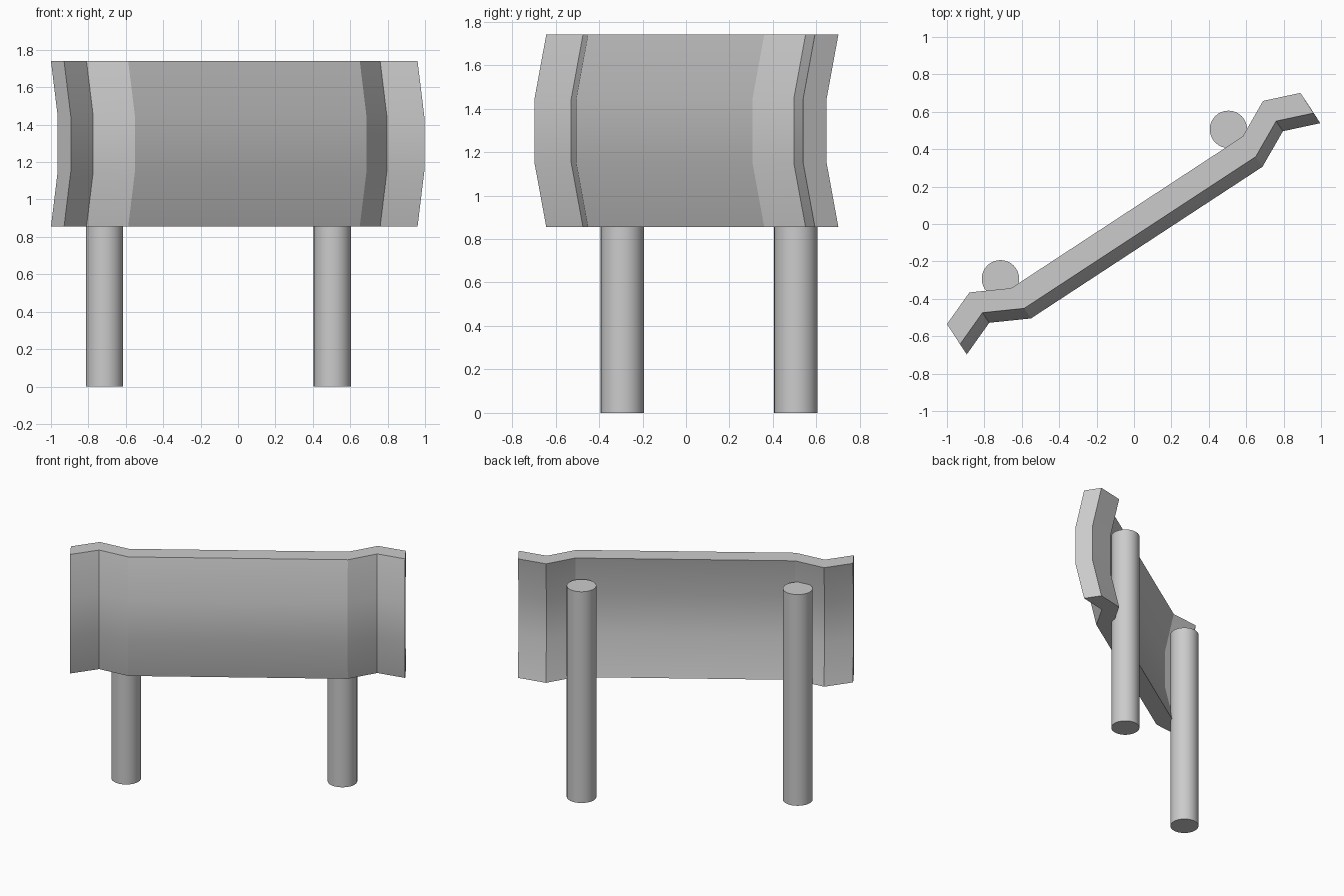
import bpy, bmesh, math

if "Cube" in bpy.data.objects:
    bpy.data.objects.remove(bpy.data.objects["Cube"])

# Plan outline of the panel's back edge, left to right
BACK = [(-1.0, -0.535), (-0.88, -0.366), (-0.657, -0.343),
        (0.581, 0.468), (0.69, 0.658), (0.89, 0.701)]
THICK = (0.07, -0.108)   # back face to front face
BULGE = (0.036, -0.054)  # forward shift of the middle bands
LEVELS = [(0.855, 0), (1.15, 1), (1.445, 1), (1.74, 0)]  # height, bulge amount


def finish(name, bm, angle):
    bmesh.ops.recalc_face_normals(bm, faces=bm.faces)
    mesh = bpy.data.meshes.new(name)
    bm.to_mesh(mesh)
    bm.free()
    obj = bpy.data.objects.new(name, mesh)
    bpy.context.collection.objects.link(obj)
    bpy.ops.object.select_all(action='DESELECT')
    obj.select_set(True)
    bpy.context.view_layer.objects.active = obj
    bpy.ops.object.shade_smooth_by_angle(angle=math.radians(angle))
    return obj


# Corrugated rail panel: closed outline lofted through the levels
outline = BACK + [(x + THICK[0], y + THICK[1]) for x, y in reversed(BACK)]
bm = bmesh.new()
rings = [[bm.verts.new((x + b * BULGE[0], y + b * BULGE[1], z)) for x, y in outline]
         for z, b in LEVELS]
n = len(outline)
for low, high in zip(rings, rings[1:]):
    for i in range(n):
        j = (i + 1) % n
        bm.faces.new((low[i], low[j], high[j], high[i]))
# Top and bottom edges as strips of quads
for ring in (rings[0], rings[-1]):
    for i in range(len(BACK) - 1):
        bm.faces.new((ring[i], ring[i + 1], ring[n - 2 - i], ring[n - 1 - i]))
finish("rail_panel", bm, 22)

# Round support posts behind the panel
POST_HEIGHT = 1.57
for name, x, y in (("left_post", -0.714, -0.293), ("right_post", 0.505, 0.506)):
    bm = bmesh.new()
    bmesh.ops.create_cone(bm, cap_ends=True, segments=32, radius1=0.1,
                          radius2=0.1, depth=POST_HEIGHT)
    bmesh.ops.translate(bm, verts=bm.verts, vec=(x, y, POST_HEIGHT / 2))
    finish(name, bm, 30)
